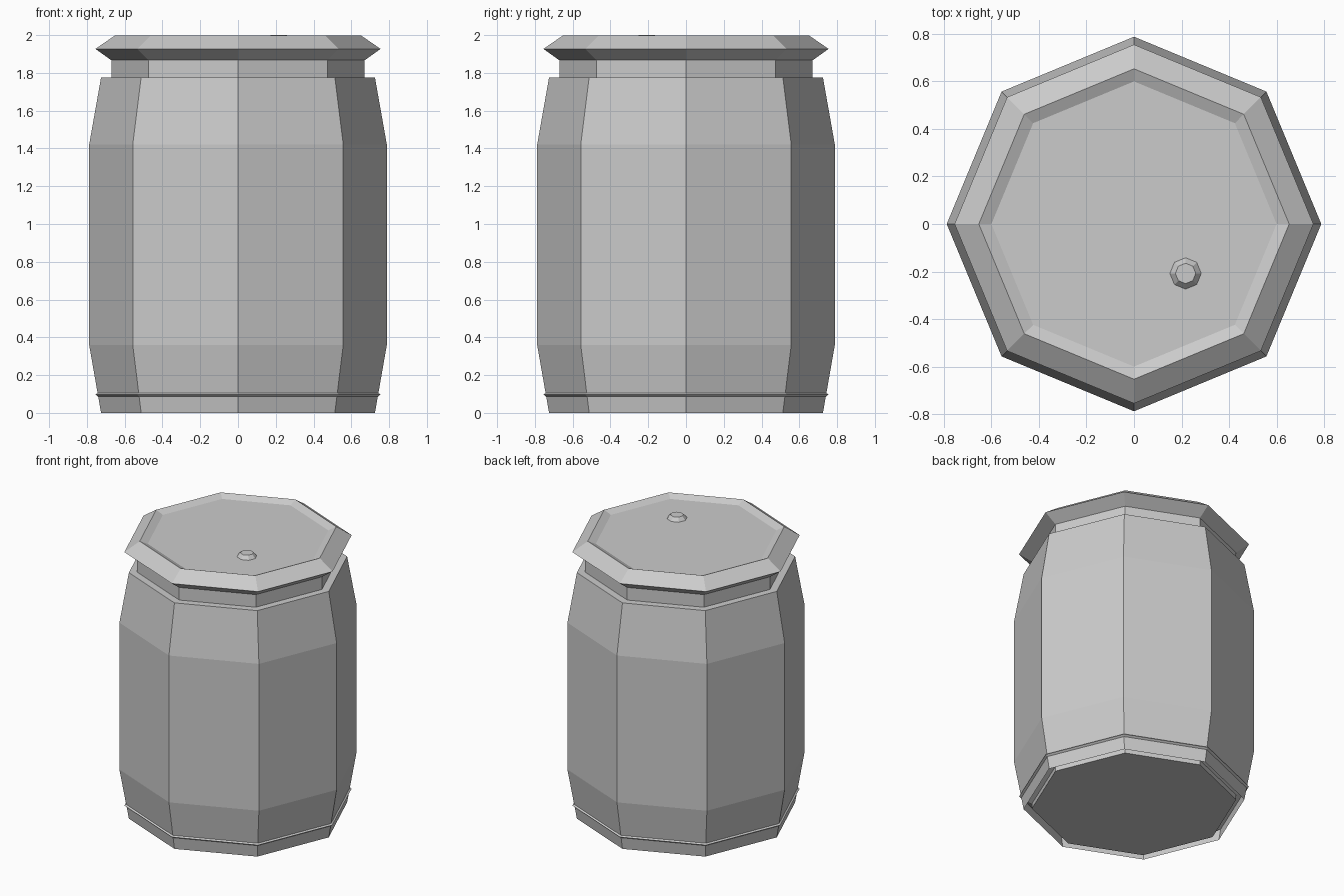
import bpy, bmesh, math

if "Cube" in bpy.data.objects:
    bpy.data.objects.remove(bpy.data.objects["Cube"])


def lathe(name, profile, sides=8, at=(0, 0), cap_start=False, cap_end=True):
    """Spin an (r, z) profile into a faceted shell, optionally closing either end."""
    bm = bmesh.new()
    rings = []
    for r, z in profile:
        rings.append([bm.verts.new((at[0] + r * math.cos(2 * math.pi * i / sides),
                                    at[1] + r * math.sin(2 * math.pi * i / sides), z))
                      for i in range(sides)])
    for a, b in zip(rings, rings[1:]):
        for i in range(sides):
            j = (i + 1) % sides
            bm.faces.new((a[i], a[j], b[j], b[i]))
    if cap_start:
        bm.faces.new(rings[0][::-1])
    if cap_end:
        bm.faces.new(rings[-1])
    mesh = bpy.data.meshes.new(name)
    bm.to_mesh(mesh)
    bm.free()
    obj = bpy.data.objects.new(name, mesh)
    bpy.context.collection.objects.link(obj)
    return obj


# Bulging body, open underneath, with a flat shoulder and a neck at the top
lathe("barrel_body", [(0.725, 0.0), (0.788, 0.36), (0.788, 1.42), (0.725, 1.776),
                      (0.671, 1.776), (0.671, 1.867)], cap_end=False)

# Lid with a flared edge and a shallow recessed top
lathe("lid", [(0.671, 1.867), (0.755, 1.927), (0.653, 1.997), (0.60, 1.974)])

# Base plug: a second lid shape inside the body, its edge poking through the wall
lathe("base_plug", [(0.671, 0.002), (0.671, 0.037), (0.755, 0.097), (0.653, 0.167),
                    (0.60, 0.144)], cap_start=True)

# Bung on the lid
lathe("bung", [(0.067, 1.973), (0.043, 2.0)], at=(0.217, -0.208))
